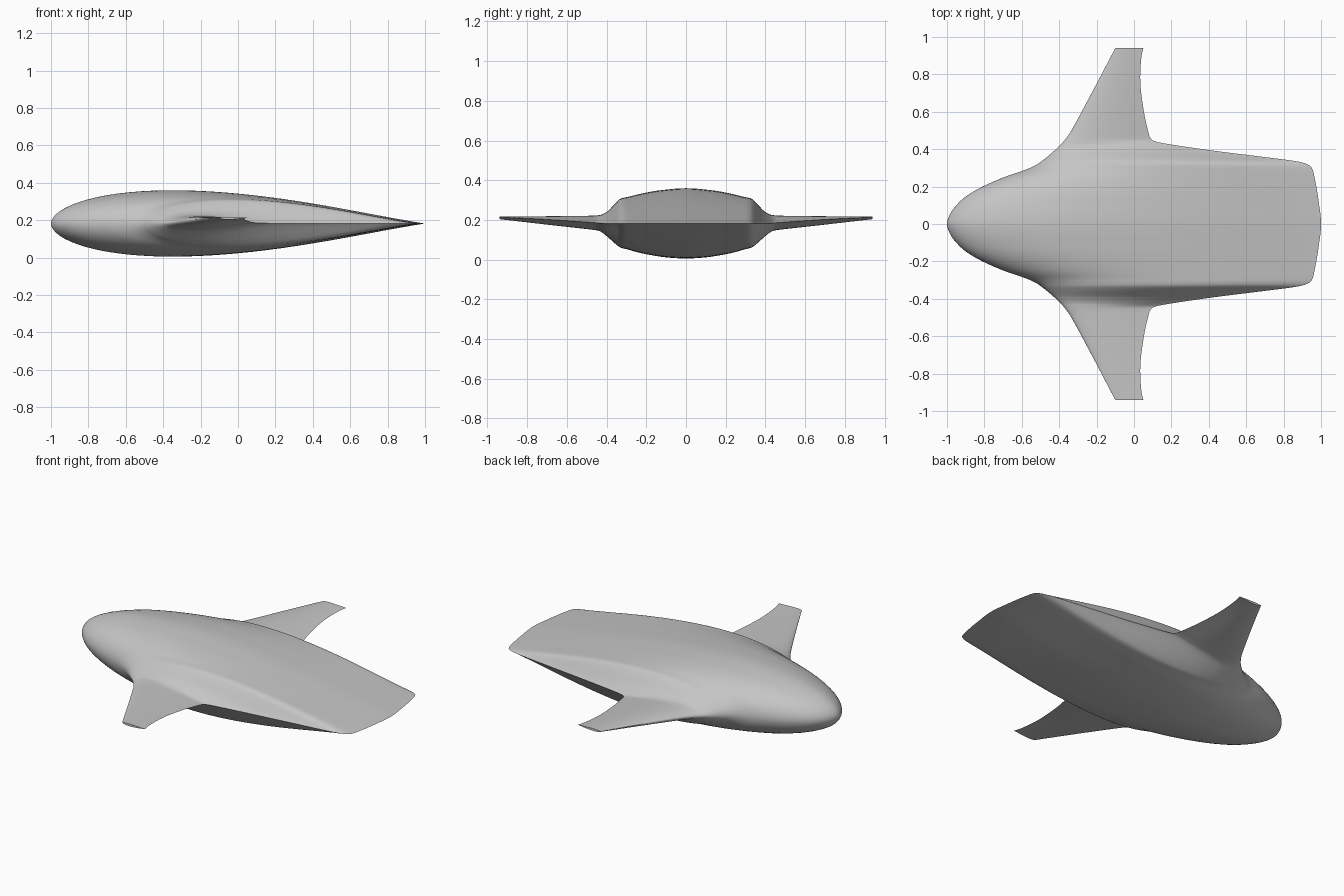
import bpy
import bmesh
import math

default_cube = bpy.data.objects.get("Cube")
if default_cube:
    bpy.data.objects.remove(default_cube)

# Spanwise stations: y, leading x, trailing x, top z, bottom z, edge z
STATIONS = [
    (0, -1, 1, .36, .005, .182),
    (.05, -.985, .997, .358, .007, .182),
    (.1, -.95, .99, .353, .011, .182),
    (.15, -.895, .983, .347, .018, .182),
    (.2, -.81, .975, .338, .027, .182),
    (.25, -.695, .965, .327, .038, .182),
    (.29, -.58, .955, .317, .05, .182),
    (.315, -.525, .935, .312, .056, .182),
    (.335, -.495, .87, .304, .063, .182),
    (.36, -.463, .68, .28, .083, .182),
    (.39, -.428, .44, .248, .11, .182),
    (.42, -.396, .23, .229, .135, .183),
    (.44, -.378, .12, .224, .145, .184),
    (.46, -.362, .088, .222, .149, .186),
    (.5, -.335, .075, .221, .154, .189),
    (.6, -.28, .053, .22, .165, .196),
    (.75, -.2, .034, .218, .182, .205),
    (.88, -.132, .038, .217, .197, .211),
    (.94, -.1, .05, .217, .204, .213),
]
SUBDIVISIONS = 4
CHORD_STEPS = 40


def catmull(a, b, c, d, t):
    """Smooth interpolation between stations b and c."""
    return [q + .5 * t * (r - p + t * (2 * p - 5 * q + 4 * r - s + t * (3 * (q - r) + s - p)))
            for p, q, r, s in zip(a, b, c, d)]


def thickness(u):
    """Airfoil half thickness, peaking near one, with a thinned tail."""
    v = u ** 1.08
    foil = 2.969 * math.sqrt(v) - 1.26 * v - 3.516 * v**2 + 2.843 * v**3 - 1.036 * v**4
    return foil * (1 - .35 * u**5)


def section(station):
    """Closed ring of points: over the top to the tail, back underneath."""
    y, lead, trail, top, bottom, edge = station
    ring = []
    for i in range(2 * CHORD_STEPS):
        u = (1 - math.cos(math.pi * i / CHORD_STEPS)) / 2
        peak = top if i <= CHORD_STEPS else bottom
        ring.append((lead + u * (trail - lead), y, edge + (peak - edge) * thickness(u)))
    return ring


# Mirror the stations across the centreline and refine them
full = [(-s[0], *s[1:]) for s in reversed(STATIONS[1:])] + STATIONS
padded = [full[0]] + full + [full[-1]]
refined = [catmull(*padded[i:i + 4], k / SUBDIVISIONS)
           for i in range(len(full) - 1) for k in range(SUBDIVISIONS)]
refined.append(full[-1])

# Skin the blended body and wings
bm = bmesh.new()
rings = [[bm.verts.new(p) for p in section(s)] for s in refined]
for a, b in zip(rings, rings[1:]):
    for i in range(len(a)):
        j = (i + 1) % len(a)
        bm.faces.new((a[i], a[j], b[j], b[i]))
bm.faces.new(rings[0])
bm.faces.new(rings[-1])
bmesh.ops.recalc_face_normals(bm, faces=bm.faces[:])
mesh = bpy.data.meshes.new("blended_wing_body")
bm.to_mesh(mesh)
bm.free()
body = bpy.data.objects.new("blended_wing_body", mesh)
bpy.context.collection.objects.link(body)

# Plain grey skin
grey = bpy.data.materials.new("plain_grey")
grey.use_nodes = True
colour = (.56, .56, .56, 1)
grey.diffuse_color = colour
grey.node_tree.nodes["Principled BSDF"].inputs["Base Color"].default_value = colour
mesh.materials.append(grey)

bpy.ops.object.select_all(action="DESELECT")
body.select_set(True)
bpy.context.view_layer.objects.active = body
bpy.ops.object.shade_smooth_by_angle(angle=math.radians(40))
